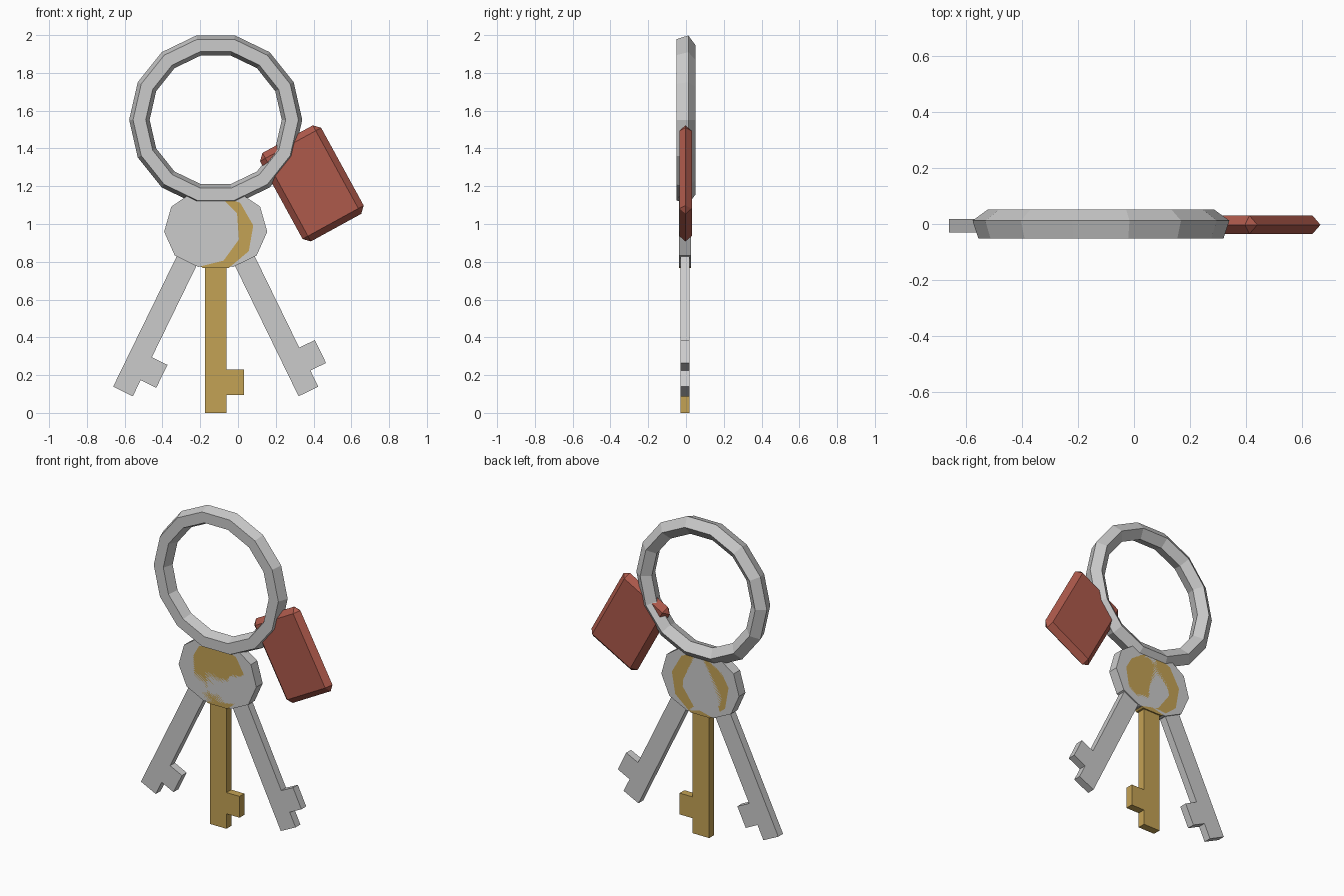
import bpy, bmesh
from math import sin, cos, pi, radians

if "Cube" in bpy.data.objects:
    bpy.data.objects.remove(bpy.data.objects["Cube"])

Y0 = -0.0055           # shared mid plane of all parts
PIVOT = (-0.118, Y0, 1.12)


def material(name, rgb):
    m = bpy.data.materials.new(name)
    m.diffuse_color = (*rgb, 1)
    m.use_nodes = True
    m.node_tree.nodes["Principled BSDF"].inputs["Base Color"].default_value = m.diffuse_color
    return m


def finish(bm, name, loc, tilt=0, mat=None):
    bmesh.ops.recalc_face_normals(bm, faces=bm.faces[:])
    me = bpy.data.meshes.new(name)
    bm.to_mesh(me)
    bm.free()
    ob = bpy.data.objects.new(name, me)
    ob.location = loc
    ob.rotation_euler.y = radians(tilt)
    if mat:
        me.materials.append(mat)
    bpy.context.collection.objects.link(ob)
    return ob


def slab(bm, pts, thick):
    """Extrude an x/z outline along y, centred on y = 0."""
    f = bm.faces.new([bm.verts.new((x, -thick / 2, z)) for x, z in pts])
    ext = bmesh.ops.extrude_face_region(bm, geom=[f])
    vs = [v for v in ext["geom"] if isinstance(v, bmesh.types.BMVert)]
    bmesh.ops.translate(bm, verts=vs, vec=(0, thick, 0))


gold = material("gold", (0.55, 0.36, 0.09))
red = material("red", (0.42, 0.10, 0.07))

# Split ring: 14 segments, pentagon cross-section with its apex to the back
N, M, R, r = 14, 5, 0.404, 0.057
bm = bmesh.new()
loops = []
for i in range(N):
    a = 2 * pi * i / N
    loop = []
    for j in range(M):
        b = 2 * pi * j / M
        rad = R + r * sin(b)
        loop.append(bm.verts.new((rad * cos(a), r * cos(b), rad * sin(a))))
    loops.append(loop)
for i in range(N):
    p, q = loops[i], loops[(i + 1) % N]
    for j in range(M):
        k = (j + 1) % M
        bm.faces.new((p[j], p[k], q[k], q[j]))
finish(bm, "key_ring", (-0.118, Y0, 1.5515))

# Keys: nine-sided head plus a blade with one tooth, fanned about the pivot
blade = [(-0.058, -0.345), (-0.058, -1.12), (0.058, -1.12), (0.058, -1.025),
         (0.15, -1.025), (0.15, -0.89), (0.058, -0.89), (0.058, -0.345)]
head = [(0.202 * sin(radians(20 + 40 * k)),
         -0.163 - 0.202 * cos(radians(20 + 40 * k))) for k in range(9)]
for name, tilt, mat in (("left_key", 26, None), ("middle_key", 0, gold),
                        ("right_key", -26, None)):
    bm = bmesh.new()
    slab(bm, head, 0.064)
    slab(bm, blade, 0.048)
    finish(bm, name, PIVOT, tilt, mat)

# Fob tag: thin box whose bevels meet along the mid plane
W, T, H = 0.369, 0.066, 0.534
bm = bmesh.new()
bmesh.ops.create_cube(bm, size=1)
bmesh.ops.scale(bm, vec=(W, T, H), verts=bm.verts[:])
bmesh.ops.bevel(bm, geom=bm.edges[:], offset=T / 2 - 0.0005, segments=1,
                affect='EDGES', profile=0.5)
bmesh.ops.remove_doubles(bm, verts=bm.verts[:], dist=0.002)
finish(bm, "fob_tag", (0.391, Y0 + 0.003, 1.215), -28.7, red)
